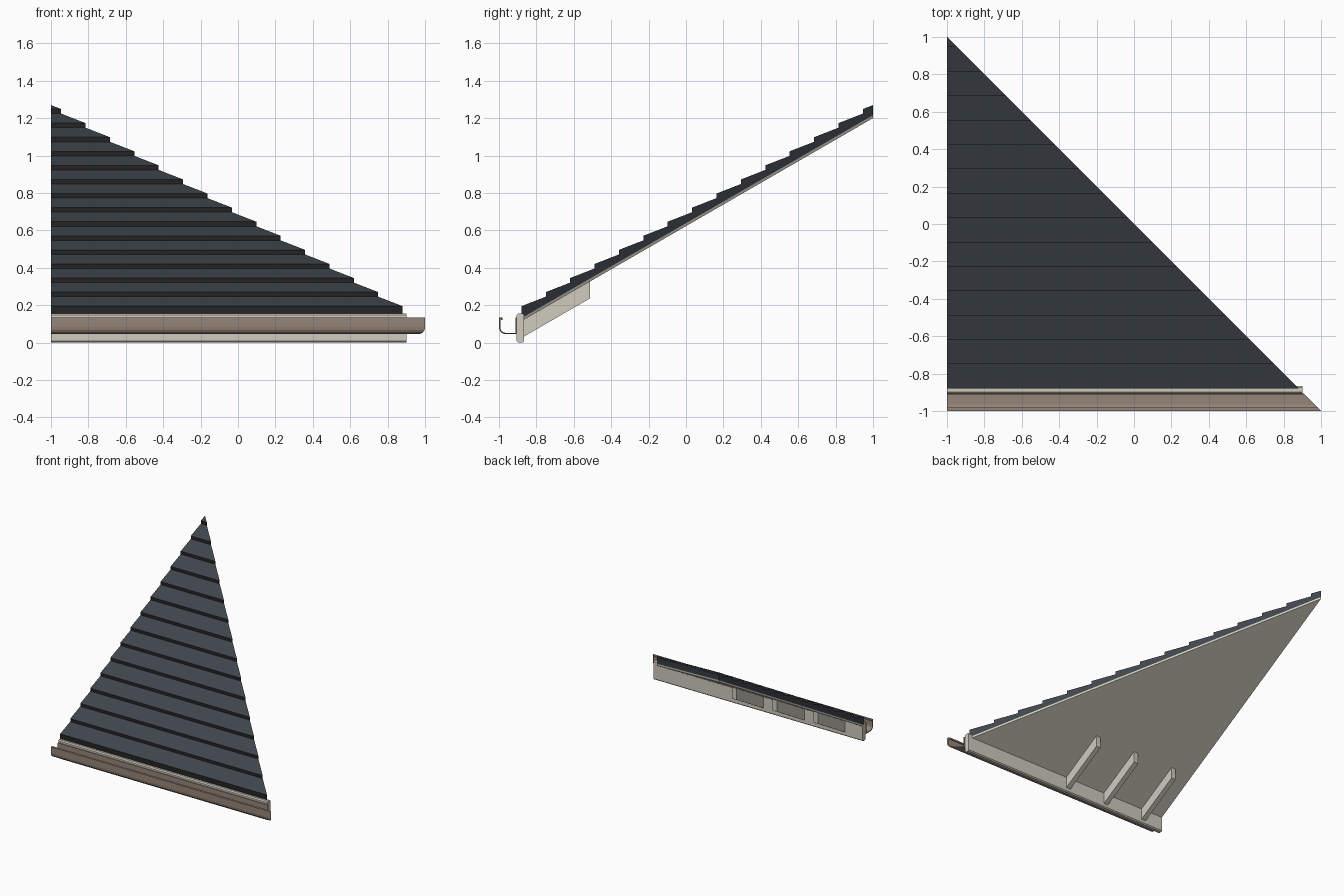
import bpy, bmesh, math
from mathutils import Vector

if "Cube" in bpy.data.objects:
    bpy.data.objects.remove(bpy.data.objects["Cube"])

TAN = math.tan(math.radians(30))      # roof pitch


def material(name, rgb):
    m = bpy.data.materials.new(name)
    m.diffuse_color = (*rgb, 1)
    m.use_nodes = True
    m.node_tree.nodes["Principled BSDF"].inputs["Base Color"].default_value = m.diffuse_color
    return m


slate = material("slate", (0.052, 0.061, 0.075))
slate_edge = material("dark slate edge", (0.016, 0.017, 0.016))
cream = material("cream trim", (0.63, 0.60, 0.52))
brown = material("brown gutter", (0.30, 0.235, 0.19))


def prism(name, profile, x0, x1, mats):
    """Extrude a (y, z) profile along x; x1=None mitres it on the hip plane x = -y."""
    bm = bmesh.new()
    a = [bm.verts.new((x0, y, z)) for y, z in profile]
    b = [bm.verts.new((-y if x1 is None else x1, y, z)) for y, z in profile]
    n = len(profile)
    bm.faces.new(a)
    bm.faces.new(b[::-1])
    for i in range(n):
        j = (i + 1) % n
        bm.faces.new((a[i], b[i], b[j], a[j]))
    bmesh.ops.remove_doubles(bm, verts=bm.verts, dist=1e-5)
    bmesh.ops.recalc_face_normals(bm, faces=bm.faces)
    if len(mats) > 1:                 # front-facing steps take the second colour
        for f in bm.faces:
            f.material_index = int(f.normal.y < -0.99)
    me = bpy.data.meshes.new(name)
    bm.to_mesh(me)
    bm.free()
    for m in mats:
        me.materials.append(m)
    ob = bpy.data.objects.new(name, me)
    bpy.context.collection.objects.link(ob)
    return ob


def under(y):
    """Height of the deck underside."""
    return 1.2 + (y - 1) * TAN


# Roof deck
T = 0.016
prism("roof_deck", [(-0.87, under(-0.87)), (1, under(1)),
                    (1, under(1) + T), (-0.87, under(-0.87) + T)], -1, None, [cream])

# Stepped shingle courses
STEP, START = 0.1304, -0.88
steps = [(START, under(START) + T)]
y = START
while y < 1:
    end = min(y + STEP, 1)
    z = under(y) + 0.080
    steps += [(y, z), (end, z + (end - y) * 0.39)]
    y += STEP
steps.append((1, under(1) + T))
prism("shingles", steps, -1, None, [slate, slate_edge])

# Fascia board with chamfered edges
y0, y1, z0, z1, c = -0.905, -0.865, 0.0, 0.155, 0.008
prism("fascia", [(y0 + c, z0), (y1 - c, z0), (y1, z0 + c), (y1, z1 - c),
                 (y1 - c, z1), (y0 + c, z1), (y0, z1 - c), (y0, z0 + c)], -1, 0.9, [cream])

# Rafter tails
for i, x in enumerate((-0.82, -0.45, -0.08)):
    ya, yb, d = -0.87, -0.512, 0.09
    prism(f"rafter_tail_{i + 1}", [(ya, under(ya) - d), (yb, under(yb) - d),
                                   (yb, under(yb)), (ya, under(ya))],
          x - 0.02, x + 0.02, [cream])

# Gutter: open trough with a rounded front and a rolled lip
path = [(-0.905, 0.133), (-0.905, 0.045)]
for k in range(5):
    t = math.radians(90 * k / 4)
    path.append((-0.965 - 0.035 * math.sin(t), 0.082 - 0.037 * math.cos(t)))
path += [(-1.0, 0.133), (-0.982, 0.133), (-0.982, 0.122)]


def offset(pts, d):
    out = []
    for i, p in enumerate(pts):
        p = Vector(p)
        ns = []
        for q, r in ((i - 1, i), (i, i + 1)):
            if q >= 0 and r < len(pts):
                e = (Vector(pts[r]) - Vector(pts[q])).normalized()
                ns.append(Vector((e.y, -e.x)))
        m = sum(ns, Vector((0, 0))).normalized()
        out.append(tuple(p + m * d / m.dot(ns[0])))
    return out


inner = offset(path, -0.007)
if inner[2][1] < path[2][1]:          # keep the wall thickness inside the trough
    inner = offset(path, 0.007)
prism("gutter", path + inner[::-1], -1, None, [brown])
